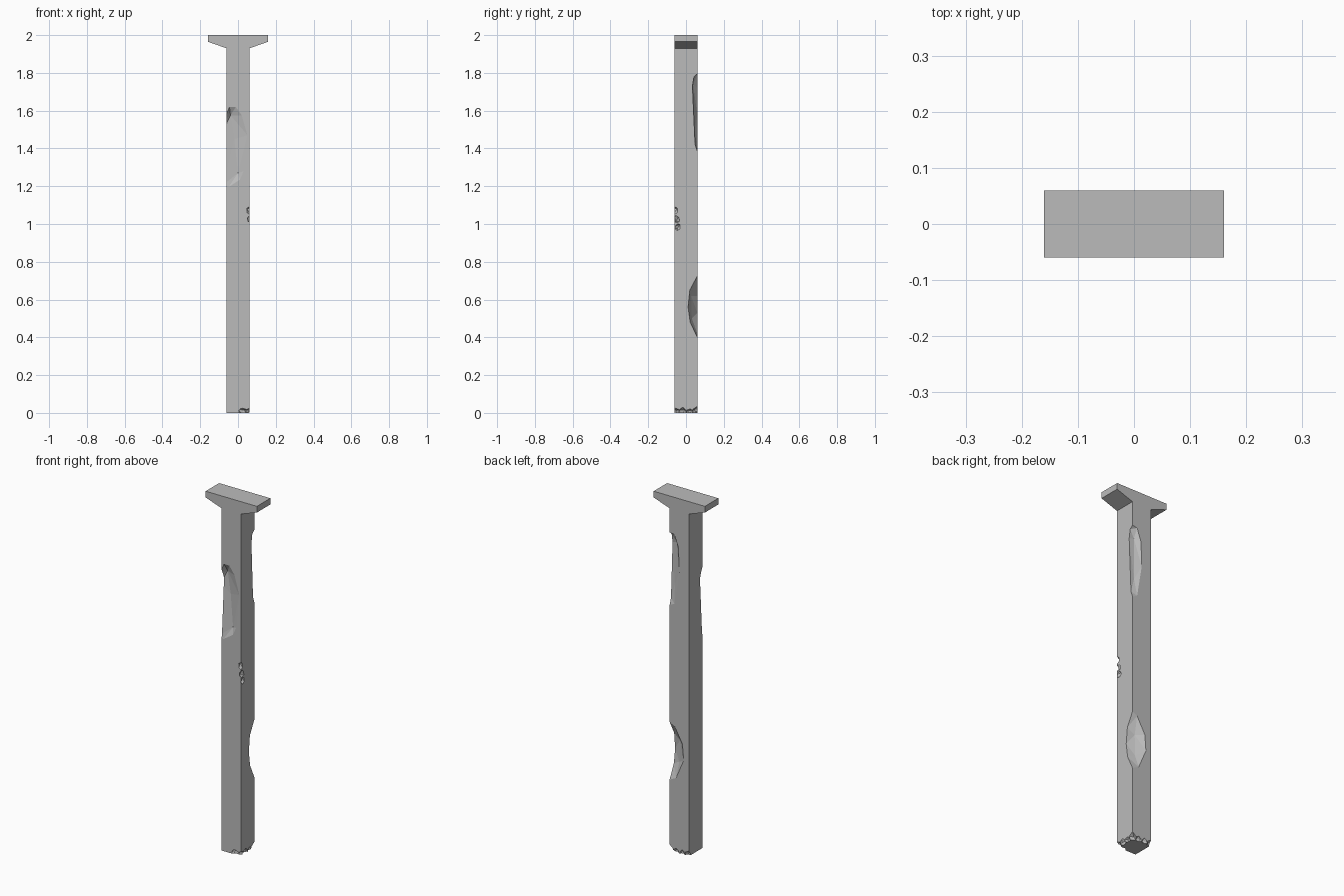
import bpy
import bmesh
import random
from mathutils import Vector

random.seed(4)
W = 0.06  # half width of the post

cube = bpy.data.objects.get("Cube")
if cube:
    bpy.data.objects.remove(cube, do_unlink=True)

stone = bpy.data.materials.new("grey_stone")
stone.use_nodes = True
stone.diffuse_color = (0.5, 0.5, 0.5, 1)
stone.node_tree.nodes["Principled BSDF"].inputs["Base Color"].default_value = (0.5, 0.5, 0.5, 1)


def make_object(name, bm):
    bmesh.ops.recalc_face_normals(bm, faces=bm.faces)
    mesh = bpy.data.meshes.new(name)
    bm.to_mesh(mesh)
    bm.free()
    mesh.materials.append(stone)
    obj = bpy.data.objects.new(name, mesh)
    bpy.context.collection.objects.link(obj)
    return obj


def carve(bm):
    """Subtract a rock-shaped cutter from the pillar."""
    cutter = make_object("chip_cutter", bm)
    cutter.hide_render = True
    mod = pillar.modifiers.new("chip", "BOOLEAN")
    mod.operation = "DIFFERENCE"
    mod.solver = "EXACT"
    mod.object = cutter
    bpy.context.view_layer.objects.active = pillar
    bpy.ops.object.modifier_apply(modifier=mod.name)
    bpy.data.objects.remove(cutter, do_unlink=True)


def hull_chip(points, outward):
    """Convex chip through the given points, open towards outward."""
    bm = bmesh.new()
    for p in points:
        bm.verts.new(p)
        bm.verts.new(Vector(p) + Vector(outward))
    res = bmesh.ops.convex_hull(bm, input=bm.verts[:])
    junk = set(res["geom_interior"]) | set(res["geom_unused"])
    bmesh.ops.delete(bm, geom=[g for g in junk if isinstance(g, bmesh.types.BMVert)], context="VERTS")
    carve(bm)


def rubble_chip(center, size):
    """Small irregular bite."""
    bm = bmesh.new()
    bmesh.ops.create_icosphere(bm, subdivisions=1, radius=1)
    for v in bm.verts:
        k = random.uniform(0.75, 1.2)
        v.co = Vector(c + a * s * k for c, a, s in zip(center, v.co, size))
    carve(bm)


# Pillar: T profile pushed through the depth
half = [(W, 0), (W, 1.93), (0.16, 1.965), (0.16, 2)]
profile = half + [(-x, z) for x, z in reversed(half)]
bm = bmesh.new()
face = bm.faces.new([bm.verts.new((x, -W, z)) for x, z in profile])
ext = bmesh.ops.extrude_face_region(bm, geom=[face])
moved = [g for g in ext["geom"] if isinstance(g, bmesh.types.BMVert)]
bmesh.ops.translate(bm, verts=moved, vec=(0, 2 * W, 0))
pillar = make_object("chipped_pillar", bm)

# Long chip on the front face, running off the right edge
outline = [(-0.075, 1.55), (-0.045, 1.62), (-0.012, 1.62), (0.02, 1.575),
           (0.05, 1.47), (0.03, 1.28), (0.01, 1.235), (-0.05, 1.195), (-0.075, 1.21)]
inner = [(-0.04, -0.035, 1.575), (-0.075, -0.043, 1.5), (-0.02, -0.036, 1.45), (0, -0.044, 1.27)]
hull_chip([(x, -W, z) for x, z in outline] + inner, (0, -0.05, 0))

# Two chips on the back left corner
hull_chip([(W, W, 0.4), (W, 0.022, 0.48), (W, 0.011, 0.56), (W, 0.02, 0.65), (W, W, 0.725),
           (0.02, W, 0.42), (-0.027, W, 0.53), (-0.02, W, 0.62), (0.03, W, 0.71),
           (0.018, 0.027, 0.62), (0.02, 0.031, 0.5)], (0.05, 0.05, 0))
hull_chip([(W, W, 1.385), (W, 0.048, 1.42), (W, 0.034, 1.73), (W, 0.042, 1.78), (W, W, 1.795),
           (0.03, W, 1.4), (0, W, 1.58), (0.005, W, 1.72), (0.03, W, 1.79),
           (0.032, 0.037, 1.74), (0.038, 0.045, 1.5)], (0.05, 0.05, 0))

# Small bites on the front left edge
for y, z, r in [(-0.06, 1.07, 0.022), (-0.052, 1.025, 0.02), (-0.045, 0.985, 0.017)]:
    rubble_chip((W + 0.004, y, z), (r, r, r * 1.2))

# Crumbled foot along the left and back sides
foot = [(0.062, -0.058), (0.066, -0.02), (0.064, 0.02), (0.06, 0.06),
        (0.02, 0.064), (-0.02, 0.067), (-0.058, 0.062), (0.025, -0.066)]
for x, y in foot:
    r = random.uniform(0.022, 0.03)
    rubble_chip((x, y, 0.004), (r, r, r))

for poly in pillar.data.polygons:
    poly.use_smooth = False
